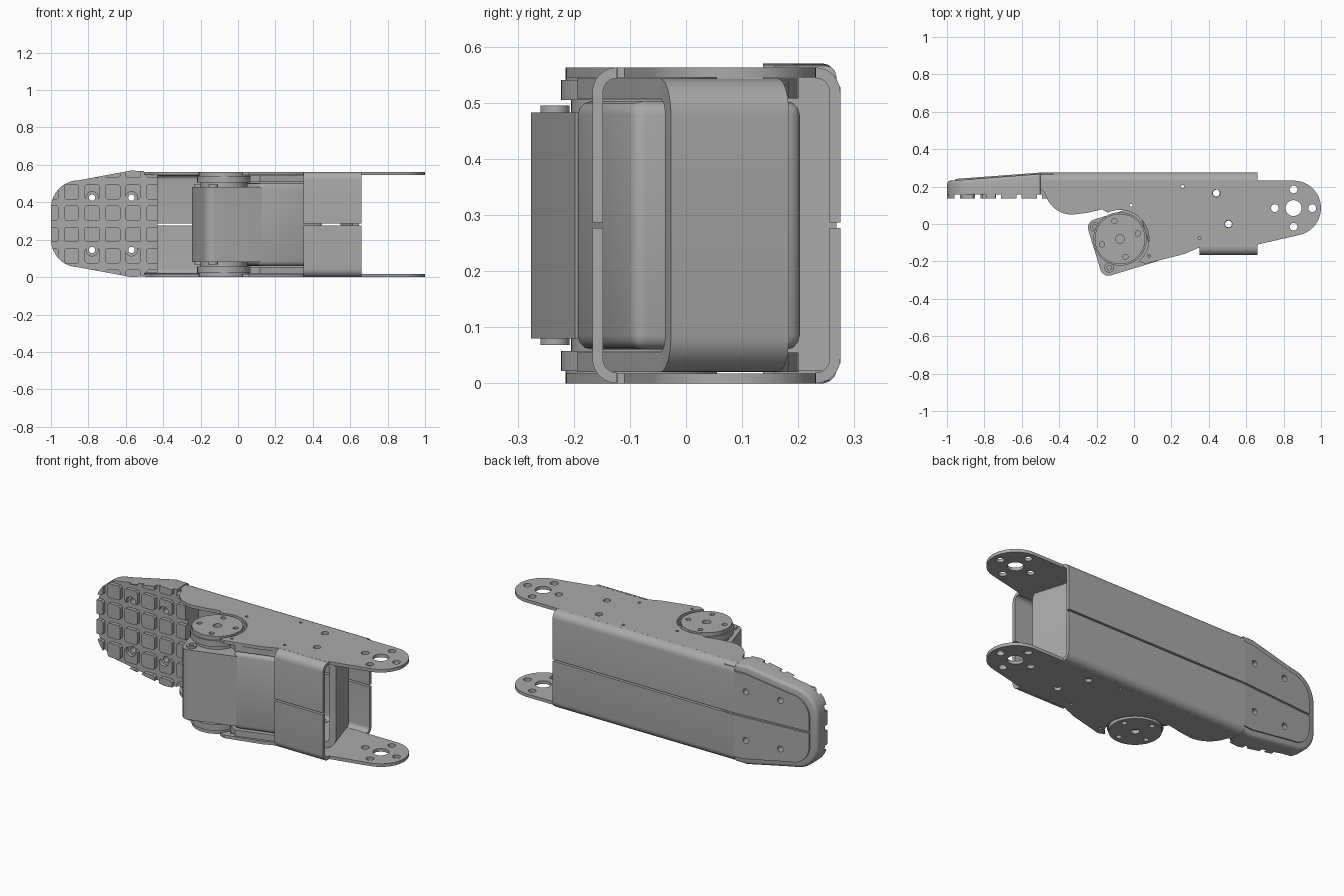
import bpy, bmesh
from math import sin, cos, radians, pi
from mathutils import Vector, Matrix

cube = bpy.data.objects.get("Cube")
if cube:
    bpy.data.objects.remove(cube)

H = 0.563                       # height of the metal bracket
GAP = 0.005                     # half the slit between bracket halves
HORN = Vector((-0.075, -0.08))  # motor axis
TILT = radians(17)

metal = bpy.data.materials.new("grey metal")
metal.use_nodes = True
metal.diffuse_color = (0.4, 0.4, 0.4, 1)
metal.node_tree.nodes["Principled BSDF"].inputs["Base Color"].default_value = (0.4, 0.4, 0.4, 1)


def finish(name, bm):
    bmesh.ops.recalc_face_normals(bm, faces=bm.faces)
    me = bpy.data.meshes.new(name)
    bm.to_mesh(me)
    bm.free()
    me.materials.append(metal)
    ob = bpy.data.objects.new(name, me)
    bpy.context.collection.objects.link(ob)
    return ob


def add_prism(bm, pts, lo, hi, axis="z"):
    """Extrude a flat outline along one axis."""
    place = {"z": lambda a, b, c: (a, b, c), "y": lambda a, b, c: (a, c, b),
             "x": lambda a, b, c: (c, a, b)}[axis]
    ends = [[bm.verts.new(place(a, b, c)) for a, b in pts] for c in (lo, hi)]
    n = len(pts)
    bm.faces.new(ends[0][::-1])
    bm.faces.new(ends[1])
    for i in range(n):
        j = (i + 1) % n
        bm.faces.new((ends[0][i], ends[0][j], ends[1][j], ends[1][i]))


def prism(name, pts, lo, hi, axis="z"):
    bm = bmesh.new()
    add_prism(bm, pts, lo, hi, axis)
    return finish(name, bm)


def arc(cx, cy, r, a0, a1, n=12):
    return [(cx + r * cos(radians(a0 + (a1 - a0) * i / n)),
             cy + r * sin(radians(a0 + (a1 - a0) * i / n))) for i in range(n + 1)]


def circle(cx, cy, r, n=24):
    return arc(cx, cy, r, 0, 360 - 360 / n, n - 1)


def boolean(ob, cutter, mode="DIFFERENCE"):
    mod = ob.modifiers.new("cut", "BOOLEAN")
    mod.operation, mod.object, mod.solver = mode, cutter, "EXACT"
    bpy.context.view_layer.update()
    ev = ob.evaluated_get(bpy.context.evaluated_depsgraph_get())
    me = bpy.data.meshes.new_from_object(ev)
    ob.modifiers.clear()
    ob.data = me


def drill(ob, holes, lo, hi, axis="z"):
    bm = bmesh.new()
    for x, y, r in holes:
        add_prism(bm, circle(x, y, r, 16), lo, hi, axis)
    cutter = finish("cutter", bm)
    boolean(ob, cutter)
    bpy.data.objects.remove(cutter)


def bevel(ob, width, pick, seg=3):
    bm = bmesh.new()
    bm.from_mesh(ob.data)
    edges = [e for e in bm.edges if pick(e.verts[0].co, e.verts[1].co)]
    bmesh.ops.bevel(bm, geom=edges, offset=width, segments=seg, profile=0.5,
                    affect="EDGES", clamp_overlap=True)
    bm.to_mesh(ob.data)
    bm.free()


def local(u, v):
    """Motor coordinates to model coordinates."""
    return (HORN.x + u * cos(TILT) - v * sin(TILT), HORN.y + u * sin(TILT) + v * cos(TILT))


def box(u0, u1, v0, v1):
    return [local(u, v) for u, v in ((u0, v0), (u1, v0), (u1, v1), (u0, v1))]


def pair(z0, z1):
    return (("lower", z0, z1), ("upper", H - z1, H - z0))


# Bracket side plates with bolt holes
outline = ([(-0.5, 0.232), (-0.5, 0.19)] + arc(-0.33, 0.2, 0.15, 195, 270)
           + [(-0.25, 0.06), (-0.17, 0.078)] + arc(HORN.x, HORN.y, 0.155, 115, -50, 20)
           + [(0.06, -0.213), (0.27, -0.16), (0.34, -0.13), (0.35, -0.122), (0.66, -0.122), (0.66, -0.11)]
           + arc(0.853, 0.085, 0.147, -78, 90, 20) + [(0.66, 0.232)])
holes = [(0.853, 0.085, 0.043), (0.44, 0.165, 0.02), (0.505, 0, 0.02), (0.26, 0.2, 0.008),
         (0.35, -0.075, 0.008), (-0.015, 0.1, 0.008), (0.08, -0.17, 0.008)]
holes += [(0.853 + 0.1 * cos(k * pi / 2), 0.085 + 0.1 * sin(k * pi / 2), 0.021) for k in range(4)]
for side, z0, z1 in pair(0, 0.018):
    plate = prism(side + "_side_plate", outline, z0, z1)
    drill(plate, holes, z0 - 0.1, z1 + 0.1)

# Folded walls: rear wall along the whole bracket, short front flap
def folded(name, ymid, ydir, x0, x1, upper):
    r, t, mid = 0.044, 0.019, H / 2 - GAP
    outer = arc(0, r, r, -90, 0, 6) + [(r, mid)]
    inner = [(r - t, mid)] + arc(0, r, r - t, 0, -90, 6)
    pts = [(ymid + ydir * a, H - b if upper else b) for a, b in outer + inner]
    prism(name, pts, x0, x1, "x")


for side, upper in (("lower", False), ("upper", True)):
    folded(side + "_rear_wall", 0.231, 1, -0.5, 0.66, upper)
    folded(side + "_front_flap", -0.123, -1, 0.35, 0.66, upper)


# Grip pad with a sloping back and rounded rear edge
def slope(x):
    return 0.272 + min(0, x + 0.5) * 0.075


half = [(-0.43, 0.022), (-0.5, 0.022), (-0.502, 0.004), (-0.57, 0), (-0.85, 0.052)]
half += arc(-0.85, 0.202, 0.15, 260, 185, 8)
pad_outline = half + [(x, 0.57 - z) for x, z in reversed(half)]
pad = prism("grip_pad", pad_outline, 0.158, 0.272, "y")
for v in pad.data.vertices:
    if v.co.y > 0.2:
        v.co.y = slope(v.co.x) - 0.004
bevel(pad, 0.03, lambda a, b: min(a.y, b.y) > 0.2 and max(a.x, b.x) < -0.501)

# Raised tread blocks, trimmed to the pad outline
bm = bmesh.new()
for i in range(6):
    for j in range(6):
        x, z = -0.45 - 0.11 * i, 0.285 + 0.114 * (j - 2.5)
        w, c = 0.041, 0.03
        ring = [(x + sx * a, z + sz * b) for sx, sz, a, b in (
            (-1, -1, w, c), (-1, -1, c, w), (1, -1, c, w), (1, -1, w, c),
            (1, 1, w, c), (1, 1, c, w), (-1, 1, c, w), (-1, 1, w, c))]
        add_prism(bm, ring, 0.137, 0.162, "y")
tread = finish("tread_blocks", bm)
trim = prism("trim", pad_outline, 0.1, 0.3, "y")
boolean(tread, trim, "INTERSECT")
bpy.data.objects.remove(trim)

# Tapered tongues of the rear wall, let into the back of the pad
tongue = [(-0.5, H / 2 - GAP), (-0.5, 0.035), (-0.56, 0.035), (-0.84, 0.085)]
tongue += arc(-0.84, 0.2, 0.115, 260, 185, 8) + [(-0.955, H / 2 - GAP)]
pad_holes = [(x, z, 0.017) for x in (-0.78, -0.57) for z in (0.145, 0.425)]
parts = [pad, tread]
for side in ("lower", "upper"):
    pts = [(x, H - z if side == "upper" else z) for x, z in tongue]
    strip = prism(side + "_pad_tongue", pts, 0.25, 0.272, "y")
    for v in strip.data.vertices:
        v.co.y = slope(v.co.x) + (0.003 if v.co.y > 0.26 else -0.016)
    parts.append(strip)
for ob in parts:
    drill(ob, pad_holes, 0.1, 0.4, "y")
drill(tread, [(x, z, 0.032) for x, z, r in pad_holes], 0.1, 0.157, "y")


# Motor body
def upright(a, b):
    return (a - b).xy.length < 1e-4


head = prism("motor_head", box(-0.148, 0.16, -0.172, 0.14), 0.08, H - 0.08)
bevel(head, 0.045, lambda a, b: upright(a, b) and ((a.xy - HORN) @ Vector((cos(TILT), sin(TILT)))) < 0, 5)
case = prism("motor_case", box(0.14, 0.5, -0.168, 0.15), 0.06, H - 0.06)
bevel(case, 0.025, lambda a, b: True)

# Output horns, hubs and corner screws on both faces
for side, z0, z1 in pair(0, 0.022):
    horn = prism(side + "_horn_disc", circle(HORN.x, HORN.y, 0.135, 48), z0, z1)
    spots = [(*local(0.1 * cos(k * pi / 2), 0.1 * sin(k * pi / 2)), 0.014) for k in range(4)]
    drill(horn, spots + [(HORN.x, HORN.y, 0.023)], z0 - 0.005, z1 + 0.005)
for side, z0, z1 in pair(0.022, 0.058):
    prism(side + "_hub", circle(HORN.x, HORN.y, 0.143, 48), z0, z1)
for side, z0, z1 in pair(0.055, 0.085):
    prism(side + "_hub_base", circle(HORN.x, HORN.y, 0.125, 48), z0, z1)
for side, z0, z1 in pair(0.068, 0.085):
    for n, (u, v) in enumerate(((-0.11, 0.1), (-0.1, -0.13))):
        screw = prism(f"{side}_screw_{n + 1}", circle(*local(u, v), 0.026), z0, z1)
        drill(screw, [(*local(u, v), 0.012)], z0 - 0.01, z1 + 0.01)

# Inner yoke: two arms joined by an upright web with rounded bends
arm = [local(u, v) for u, v in ((0.15, -0.165), (0.5, -0.165), (0.64, -0.16), (0.64, 0.06),
                                (0.5, 0.14), (0.12, 0.14))]
arm += arc(HORN.x, HORN.y, 0.16, 70, -30, 10)
for side, z0, z1 in pair(0.02, 0.055):
    yoke_arm = prism(side + "_yoke_arm", arm, z0, z1)
    drill(yoke_arm, [(0.44, 0.165, 0.018), (0.505, 0, 0.018)], z0 - 0.01, z1 + 0.01)
R, T = 0.065, 0.036
lo, hi, reach = 0.02, H - 0.02, 0.64
web = arc(reach, lo + R, R, -90, 0, 8) + arc(reach, hi - R, R, 0, 90, 8)
web += arc(reach, hi - R, R - T, 90, 0, 8) + arc(reach, lo + R, R - T, 0, -90, 8)
yoke_web = prism("yoke_web", web, -0.16, 0.06, "y")
yoke_web.data.transform(Matrix.Translation((HORN.x, HORN.y, 0)) @ Matrix.Rotation(TILT, 4, "Z"))

# Smooth curved sides, keep corners crisp
bpy.ops.object.select_all(action="DESELECT")
for ob in bpy.context.collection.objects:
    if ob.type == "MESH" and ob.data.materials and ob.data.materials[0] == metal:
        ob.select_set(True)
        bpy.context.view_layer.objects.active = ob
bpy.ops.object.shade_smooth_by_angle(angle=radians(30))
